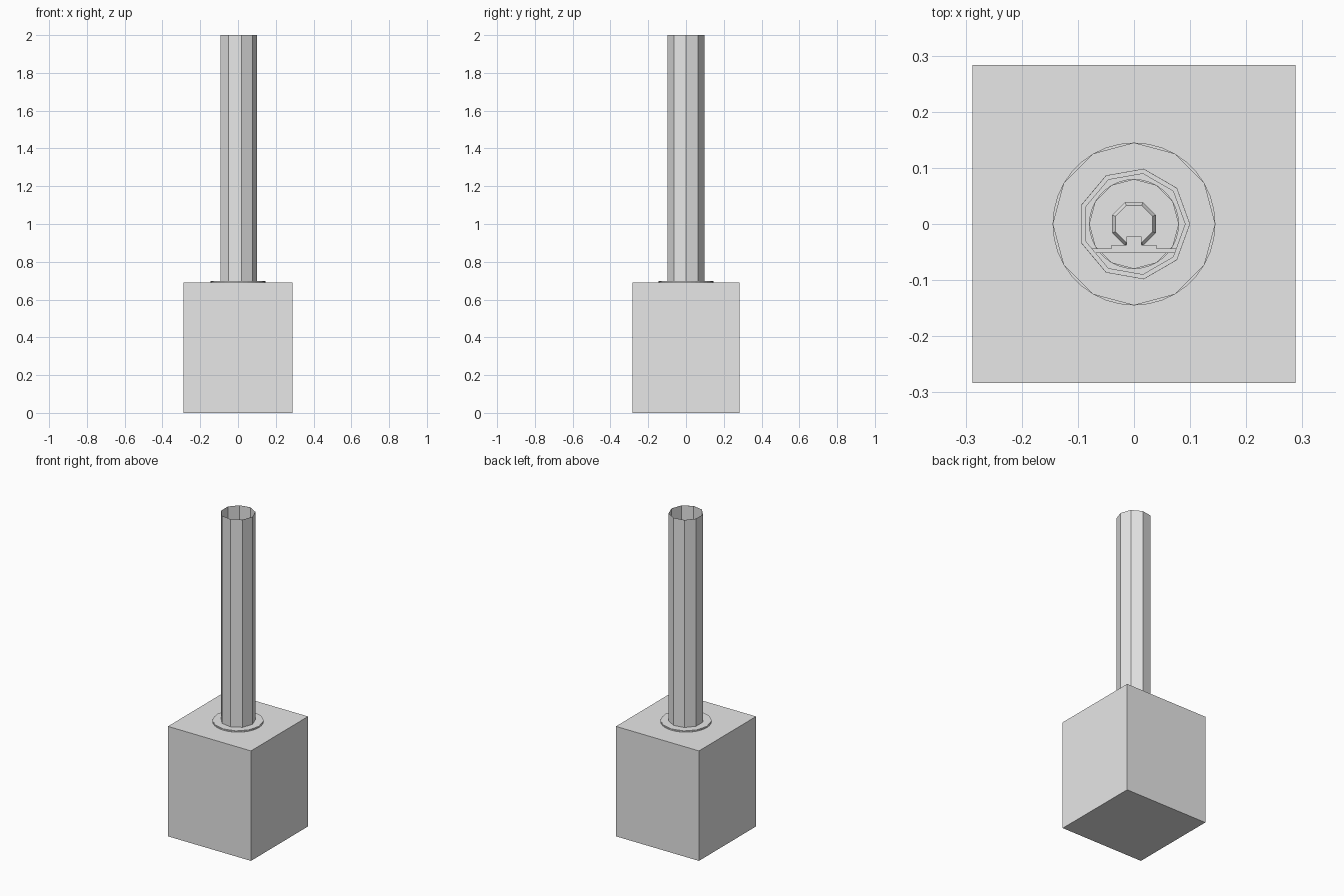
import bpy
import bmesh
from math import cos, sin, tau

cube = bpy.data.objects.get("Cube")
if cube:
    bpy.data.objects.remove(cube, do_unlink=True)

grey = bpy.data.materials.new("plain_grey")
grey.use_nodes = True
COLOUR = (0.8, 0.8, 0.8, 1)
grey.diffuse_color = COLOUR
grey.node_tree.nodes["Principled BSDF"].inputs["Base Color"].default_value = COLOUR


def finish(name, bm):
    mesh = bpy.data.meshes.new(name)
    bm.to_mesh(mesh)
    bm.free()
    mesh.materials.append(grey)
    obj = bpy.data.objects.new(name, mesh)
    bpy.context.collection.objects.link(obj)
    return obj


def box(name, x0, x1, y0, y1, z0, z1):
    bm = bmesh.new()
    bmesh.ops.create_cube(bm, size=1)
    for v in bm.verts:
        v.co.x = x1 if v.co.x > 0 else x0
        v.co.y = y1 if v.co.y > 0 else y0
        v.co.z = z1 if v.co.z > 0 else z0
    return finish(name, bm)


def lathe(name, sides, profile, cap_start=False, cap_end=False, turn=0):
    """Sweep (radius, height) points around z, starting with a corner on +x."""
    bm = bmesh.new()
    angles = [tau * i / sides + turn for i in range(sides)]
    rings = [[bm.verts.new((r * cos(a), r * sin(a), z)) for a in angles]
             for r, z in profile]
    for low, high in zip(rings, rings[1:]):
        for i in range(sides):
            j = (i + 1) % sides
            bm.faces.new((low[i], low[j], high[j], high[i]))
    if cap_start:
        bm.faces.new(rings[0][::-1])
    if cap_end:
        bm.faces.new(rings[-1])
    return finish(name, bm)


# Heavy block
box("base_block", -0.288, 0.288, -0.283, 0.283, 0, 0.69)

# Low collar: round lip with a twelve-sided cap
lathe("collar_lip", 36, [(0.145, 0.685), (0.145, 0.695)], True, True)
lathe("collar_cap", 12, [(0.145, 0.69), (0.145, 0.698)], True, True)

# Open nine-sided pipe with an inner step near its foot
lathe("pipe", 9, [(0.1, 0.69), (0.1, 2.0), (0.099, 2.0), (0.099, 0.75),
                  (0.091, 0.75), (0.091, 0.699)])

# Fittings at the bottom of the pipe
lathe("inner_lip", 36, [(0.08, 0.695), (0.08, 0.705)], True, True)
lathe("inner_cap", 12, [(0.08, 0.695), (0.08, 0.708)], True, True)
lathe("knob", 8, [(0.042, 0.708), (0.042, 0.72), (0.036, 0.73)], True, True, tau / 16)
box("bracket_plate", -0.075, 0.075, -0.052, -0.044, 0.70, 0.74)
box("bracket_step", -0.04, 0.04, -0.044, -0.037, 0.70, 0.74)
box("bracket_stem", -0.013, 0.013, -0.037, -0.022, 0.70, 0.74)
